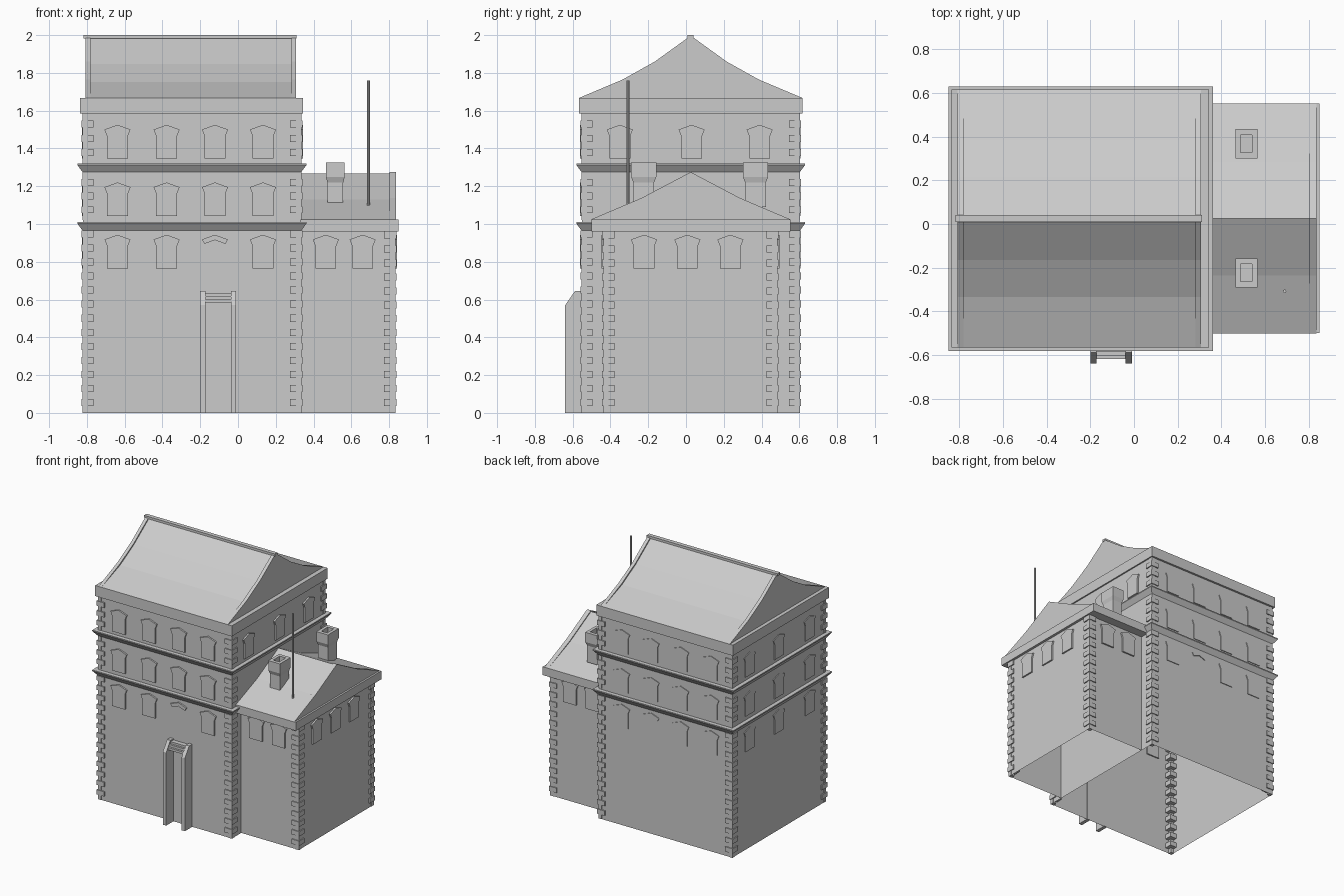
import bpy, math
from mathutils import Matrix, Vector

if "Cube" in bpy.data.objects:
    bpy.data.objects.remove(bpy.data.objects["Cube"])


def make(name, parts):
    """One object out of (verts, faces) parts."""
    vs, fs = [], []
    for v, f in parts:
        n = len(vs)
        vs += [tuple(p) for p in v]
        fs += [tuple(i + n for i in q) for q in f]
    me = bpy.data.meshes.new(name)
    me.from_pydata(vs, [], fs)
    me.update()
    ob = bpy.data.objects.new(name, me)
    bpy.context.collection.objects.link(ob)
    return ob


def loft(rings, bottom=True, top=True):
    """Stack of rectangles (x0, x1, y0, y1, z)."""
    v, f = [], []
    for x0, x1, y0, y1, z in rings:
        v += [(x0, y0, z), (x1, y0, z), (x1, y1, z), (x0, y1, z)]
    for r in range(len(rings) - 1):
        for i in range(4):
            j = (i + 1) % 4
            f.append((4 * r + i, 4 * r + j, 4 * r + 4 + j, 4 * r + 4 + i))
    if bottom:
        f.append((3, 2, 1, 0))
    if top:
        n = len(v) - 4
        f.append((n, n + 1, n + 2, n + 3))
    return v, f


def box(x0, x1, y0, y1, z0, z1, **kw):
    return loft([(x0, x1, y0, y1, z0), (x0, x1, y0, y1, z1)], **kw)


def prism(pts, x0, x1):
    """Counter-clockwise (y, z) profile extruded along x."""
    n = len(pts)
    v = [(x0, y, z) for y, z in pts] + [(x1, y, z) for y, z in pts]
    f = [(i, (i + 1) % n, (i + 1) % n + n, i + n)[::-1] for i in range(n)]
    return v, f + [tuple(range(n))[::-1], tuple(range(n, 2 * n))]


def grow(r, d, z):
    return (r[0] - d, r[1] + d, r[2] - d, r[3] + d, z)


MAIN = (-0.82, 0.332, -0.55, 0.6)
WING = (0.332, 0.83, -0.435, 0.482)
RIDGE = 0.025

# walls, open at the base
make("main_walls", [box(*MAIN, 0, 1.6, bottom=False, top=False)])
v, f = box(*WING, 0, 0.98, bottom=False, top=False)
make("wing_walls", [(v, f[:3])])

# eaves
make("main_eave", [box(-0.836, 0.343, -0.566, 0.616, 1.585, 1.668)])
make("wing_eave", [box(0.332, 0.85, -0.5, 0.552, 0.96, 1.025)])

# flared string courses
for i, z in enumerate((0.965, 1.275)):
    make(f"string_course_{i + 1}", [loft(
        [grow(MAIN, 0.003, z), grow(MAIN, 0.031, z + 0.038),
         grow(MAIN, 0.031, z + 0.046), grow(MAIN, -0.002, z + 0.046)],
        bottom=False, top=False)])


# roofs with raised verges and ridge cap
def roof_profile(half, drop=0.0):
    right = [(RIDGE + y, z - (drop if k else 0)) for k, (y, z) in enumerate(half)]
    left = [(2 * RIDGE - y, z) for y, z in reversed(right)]
    if half[-1][0] == 0:
        left = left[1:]
    return right + left


MAIN_HALF = [(0.59, 1.668), (0.36, 1.765), (0.19, 1.86), (0, 1.997)]
WING_HALF = [(0.526, 1.025), (0.26, 1.138), (0, 1.275)]
make("main_roof", [prism(roof_profile(MAIN_HALF, 0.012), -0.79, 0.29)])
make("main_verges", [prism(roof_profile(MAIN_HALF), a, a + 0.026) for a in (-0.808, 0.282)])
make("ridge_cap", [box(-0.818, 0.311, RIDGE - 0.016, RIDGE + 0.016, 1.982, 2.0)])
make("wing_roof", [prism(roof_profile(WING_HALF, 0.008), 0.332, 0.81)])
make("wing_verge", [prism(roof_profile(WING_HALF), 0.802, 0.836)])


# alternating corner stones
def quoins(cx, cy, sx, sy, z0, z1):
    out, n = [], round((z1 - z0) / 0.037)
    h = (z1 - z0) / n
    for i in range(n):
        p, l = (0.009, 0.056) if i % 2 else (0.003, 0.026)
        xs = sorted((cx - sx * p, cx + sx * l))
        ys = sorted((cy - sy * p, cy + sy * l))
        out.append(box(*xs, *ys, z0 + i * h, z0 + (i + 1) * h))
    return out


stones = []
for cx, sx in ((MAIN[0], 1), (MAIN[1], -1)):
    for cy, sy in ((MAIN[2], 1), (MAIN[3], -1)):
        for z0, z1 in ((0, 0.965), (1.021, 1.275), (1.321, 1.585)):
            stones += quoins(cx, cy, sx, sy, z0, z1)
make("main_quoins", stones)
make("wing_quoins", quoins(WING[1], WING[2], -1, 1, 0, 0.96)
     + quoins(WING[1], WING[3], -1, -1, 0, 0.96))

# windows: panel with pointed hood, (u, z) outline from the sill
WINDOW = [(-0.055, 0), (0.055, 0), (0.055, 0.118), (0.069, 0.153), (0, 0.178),
          (-0.069, 0.153), (-0.055, 0.118)]
HOOD = [(-0.055, 0.13), (0, 0.15), (0.055, 0.13), (0.069, 0.153), (0, 0.178), (-0.069, 0.153)]


def panel(outline, x, y, z, turn, depth=0.012):
    v, f = prism(outline, -0.01, depth)
    m = Matrix.Translation((x, y, z)) @ Matrix.Rotation(math.radians(turn), 4, 'Z')
    return [m @ Vector(p) for p in v], f


ROWS = (0.765, 1.042, 1.347)
XS = (-0.638, -0.38, -0.107, 0.13)
XS = (-0.638, -0.378, -0.122, 0.132)
YS = (-0.35, 0.03, 0.39)
front, back, left = [], [], []
for z in ROWS:
    for i, x in enumerate(XS):
        shape = HOOD if z == ROWS[0] and i == 2 else WINDOW
        front.append(panel(shape, x, MAIN[2], z, -90))
        back.append(panel(shape, x, MAIN[3], z, 90, 0.006))
    left += [panel(WINDOW, MAIN[0], y, z, 180, 0.006) for y in YS]
make("front_windows", front)
make("back_windows", back)
make("left_windows", left)
make("right_windows", [panel(WINDOW, MAIN[1], y, ROWS[2], 0) for y in YS])
make("wing_windows",
     [panel(WINDOW, x, y, ROWS[0], t) for x in (0.465, 0.66)
      for y, t in ((WING[2], -90), (WING[3], 90))]
     + [panel(WINDOW, WING[1], y, ROWS[0], 0) for y in (-0.222, 0.007, 0.235)])

# door surround: chamfered jambs and stepped lintel
JAMB = [(-0.64, 0), (-0.545, 0), (-0.545, 0.645), (-0.588, 0.645), (-0.64, 0.57)]
make("door_jambs", [prism(JAMB, a, a + 0.028) for a in (-0.2, -0.038)])
make("door_lintel", [box(-0.174, -0.036, y, -0.545, z, z + h) for y, z, h in
                     ((-0.618, 0.583, 0.018), (-0.602, 0.601, 0.018), (-0.586, 0.619, 0.016))])

# chimneys with corbelled caps and open flues
for name, cy in (("front_chimney", -0.224), ("back_chimney", 0.368)):
    ring = [(0.042, 0.055, 1.09), (0.042, 0.055, 1.22), (0.05, 0.067, 1.25),
            (0.05, 0.067, 1.325), (0.026, 0.04, 1.325), (0.026, 0.04, 1.27)]
    make(name, [loft([(0.515 - a, 0.515 + a, cy - b, cy + b, z) for a, b, z in ring])])

# roof mast
bpy.ops.mesh.primitive_cylinder_add(vertices=8, radius=0.008, depth=0.67,
                                    location=(0.69, -0.308, 1.425))
bpy.context.object.name = "mast"
